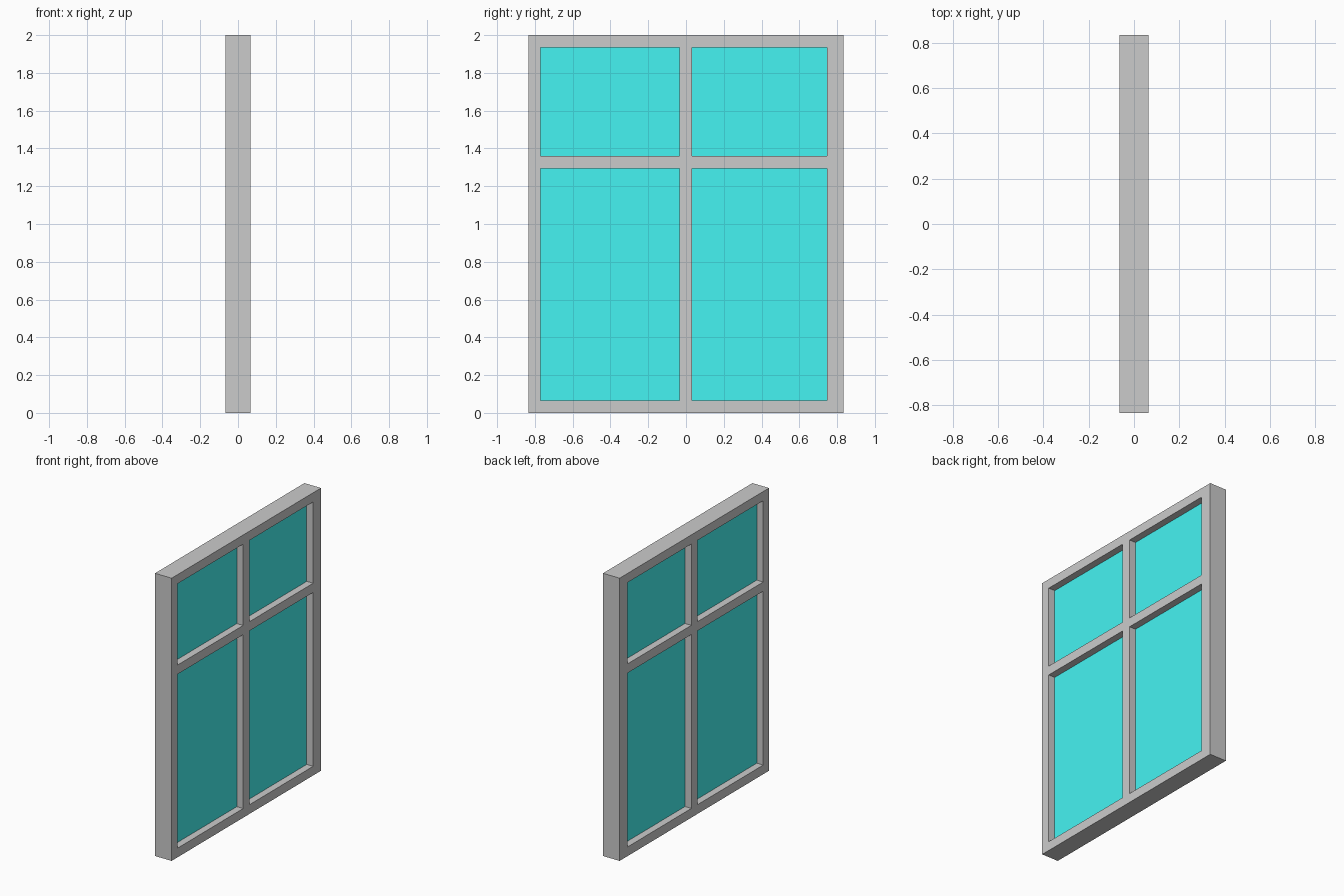
import bpy, bmesh

if "Cube" in bpy.data.objects:
    bpy.data.objects.remove(bpy.data.objects["Cube"])

DEPTH = 0.13          # frame thickness along x
GLASS = 0.03          # pane thickness along x
YS = [-0.835, -0.77, -0.035, 0.033, 0.747, 0.835]   # stile / pane / mullion edges
ZS = [0.0, 0.065, 1.295, 1.36, 1.935, 2.0]          # rail / pane edges


def slab(name, ys, zs, depth, is_hole=lambda i, j: False):
    """Grid of cells in the y-z plane, minus holes, extruded along x."""
    bm = bmesh.new()
    grid = [[bm.verts.new((-depth / 2, y, z)) for z in zs] for y in ys]
    for i in range(len(ys) - 1):
        for j in range(len(zs) - 1):
            if not is_hole(i, j):
                bm.faces.new((grid[i][j], grid[i + 1][j],
                              grid[i + 1][j + 1], grid[i][j + 1]))
    out = bmesh.ops.extrude_face_region(bm, geom=bm.faces[:], use_keep_orig=True)
    verts = [g for g in out["geom"] if isinstance(g, bmesh.types.BMVert)]
    bmesh.ops.translate(bm, vec=(depth, 0, 0), verts=verts)
    bmesh.ops.recalc_face_normals(bm, faces=bm.faces[:])
    mesh = bpy.data.meshes.new(name)
    bm.to_mesh(mesh)
    bm.free()
    obj = bpy.data.objects.new(name, mesh)
    bpy.context.collection.objects.link(obj)
    return obj


# Frame with mullion and transom: odd/odd cells are the four openings
slab("window_frame", YS, ZS, DEPTH, lambda i, j: i % 2 == 1 and j % 2 == 1)

# Glass panes set in the middle of the frame depth
glass = bpy.data.materials.new("glass")
glass.diffuse_color = (0.06, 0.9, 0.89, 1)
glass.use_nodes = True
glass.node_tree.nodes["Principled BSDF"].inputs["Base Color"].default_value = glass.diffuse_color
for i, side in ((1, "left"), (3, "right")):
    for j, level in ((1, "lower"), (3, "upper")):
        pane = slab(f"{level}_{side}_pane", YS[i:i + 2], ZS[j:j + 2], GLASS)
        pane.data.materials.append(glass)
